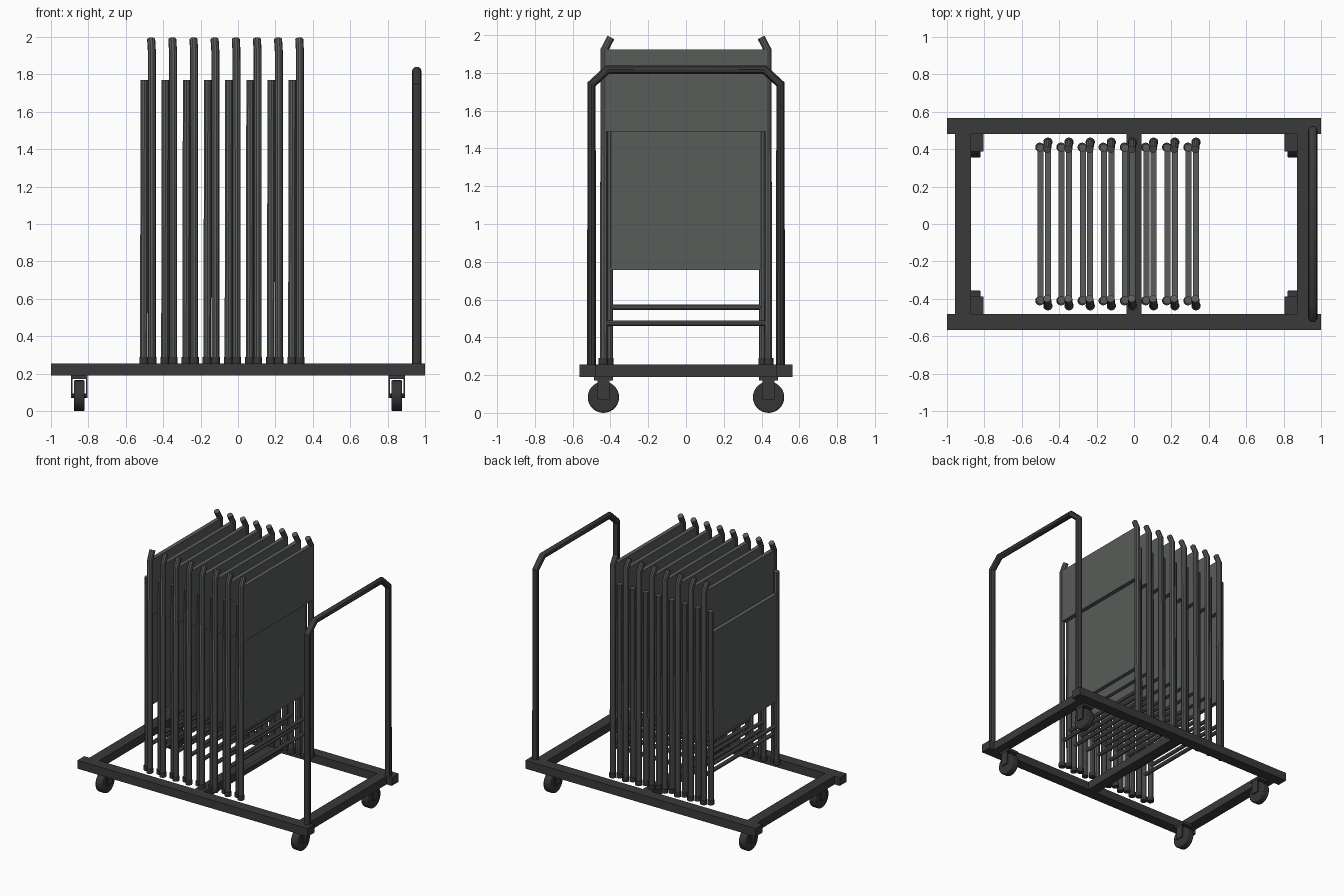
import bpy, math
from mathutils import Vector

if "Cube" in bpy.data.objects:
    bpy.data.objects.remove(bpy.data.objects["Cube"])


def material(name, rgb):
    m = bpy.data.materials.new(name)
    m.diffuse_color = (*rgb, 1)
    m.use_nodes = True
    m.node_tree.nodes["Principled BSDF"].inputs["Base Color"].default_value = m.diffuse_color
    return m


FRAME = material("dark frame grey", (0.042, 0.042, 0.043))
CHAIR = material("chair grey", (0.100, 0.107, 0.101))
RUBBER = material("rubber black", (0.036, 0.036, 0.036))


def finish(ob, name, mat, smooth=False):
    ob.name = name
    ob.data.materials.append(mat)
    if smooth:
        bpy.ops.object.select_all(action='DESELECT')
        ob.select_set(True)
        bpy.context.view_layer.objects.active = ob
        bpy.ops.object.shade_smooth_by_angle(angle=math.radians(35))
    return ob


def box(name, x, y, z, mat):
    """Box given by (min, max) on each axis."""
    bpy.ops.mesh.primitive_cube_add(size=1)
    ob = bpy.context.object
    for v in ob.data.vertices:
        v.co = [(a + b) / 2 + c * (b - a) for c, (a, b) in zip(v.co, (x, y, z))]
    return finish(ob, name, mat)


def rod(name, a, b, r, mat, sides=14):
    a, b = Vector(a), Vector(b)
    bpy.ops.mesh.primitive_cylinder_add(vertices=sides, radius=r, depth=(b - a).length)
    ob = bpy.context.object
    ob.data.transform((b - a).to_track_quat('Z', 'Y').to_matrix().to_4x4())
    ob.location = (a + b) / 2
    return finish(ob, name, mat, True)


def tube(name, points, r, mat):
    """Round tube swept along a polyline."""
    cu = bpy.data.curves.new(name, 'CURVE')
    cu.dimensions = '3D'
    cu.bevel_depth = r
    cu.bevel_resolution = 3
    cu.use_fill_caps = True
    sp = cu.splines.new('POLY')
    sp.points.add(len(points) - 1)
    for p, co in zip(sp.points, points):
        p.co = (*co, 1)
    ob = bpy.data.objects.new(name, cu)
    bpy.context.collection.objects.link(ob)
    bpy.ops.object.select_all(action='DESELECT')
    ob.select_set(True)
    bpy.context.view_layer.objects.active = ob
    bpy.ops.object.convert(target='MESH')
    return finish(bpy.context.object, name, mat, True)


# Trolley base: two long rails and three cross members
Z = (0.19, 0.255)
for s in (-1, 1):
    box("side_rail", (-1, 1), sorted((s * 0.48, s * 0.565)), Z, FRAME)
    box("end_rail", sorted((s * 0.87, s * 0.955)), (-0.48, 0.48), Z, FRAME)
box("middle_rail", (-0.04, 0.04), (-0.48, 0.48), Z, FRAME)

# Casters
for sx in (-1, 1):
    for sy in (-1, 1):
        x, y = sx * 0.848, sy * 0.437
        box("caster_plate", (x - 0.045, x + 0.045), (y - 0.05, y + 0.05), (0.172, 0.192), FRAME)
        for d in (-0.039, 0.039):
            box("caster_fork", (x + d - 0.004, x + d + 0.004),
                (y - 0.032, y + 0.032), (0.07, 0.18), FRAME)
        rod("caster_axle", (x - 0.04, y, 0.083), (x + 0.04, y, 0.083), 0.012, FRAME, 10)
        wheel = rod("caster_wheel", (x - 0.029, y, 0.083), (x + 0.029, y, 0.083), 0.083, RUBBER, 28)
        bev = wheel.modifiers.new("rounded_tread", 'BEVEL')
        bev.width = 0.008
        bev.segments = 2

# Push handle
tube("push_handle", [(0.955, -0.5, 0.25), (0.955, -0.5, 1.74), (0.955, -0.415, 1.817),
                     (0.955, 0.415, 1.817), (0.955, 0.5, 1.74), (0.955, 0.5, 0.25)], 0.025, FRAME)

# Eight folded chairs standing in a row
for i in range(8):
    x = -0.46 + i * 0.113
    xs = x - 0.04
    for s in (-1, 1):
        tube("back_leg", [(x, s * 0.435, 0.27), (x, s * 0.433, 1.92),
                          (x - 0.004, s * 0.398, 1.987)], 0.0215, CHAIR)
        tube("seat_leg", [(xs - 0.003, s * 0.407, 0.27), (xs, s * 0.407, 1.77)], 0.0215, CHAIR)
        rod("back_foot", (x, s * 0.437, 0.255), (x, s * 0.437, 0.29), 0.025, RUBBER)
        rod("seat_foot", (xs - 0.003, s * 0.41, 0.255), (xs - 0.003, s * 0.41, 0.29), 0.025, RUBBER)
    box("backrest", (x - 0.016, x + 0.016), (-0.42, 0.42), (1.49, 1.925), CHAIR)
    box("seat", (xs - 0.015, xs + 0.017), (-0.41, 0.41), (0.757, 1.6), CHAIR)
    rod("seat_leg_bar", (xs, -0.407, 0.56), (xs, 0.407, 0.56), 0.015, CHAIR, 10)
    rod("back_leg_bar", (x, -0.434, 0.475), (x, 0.434, 0.475), 0.015, CHAIR, 10)
